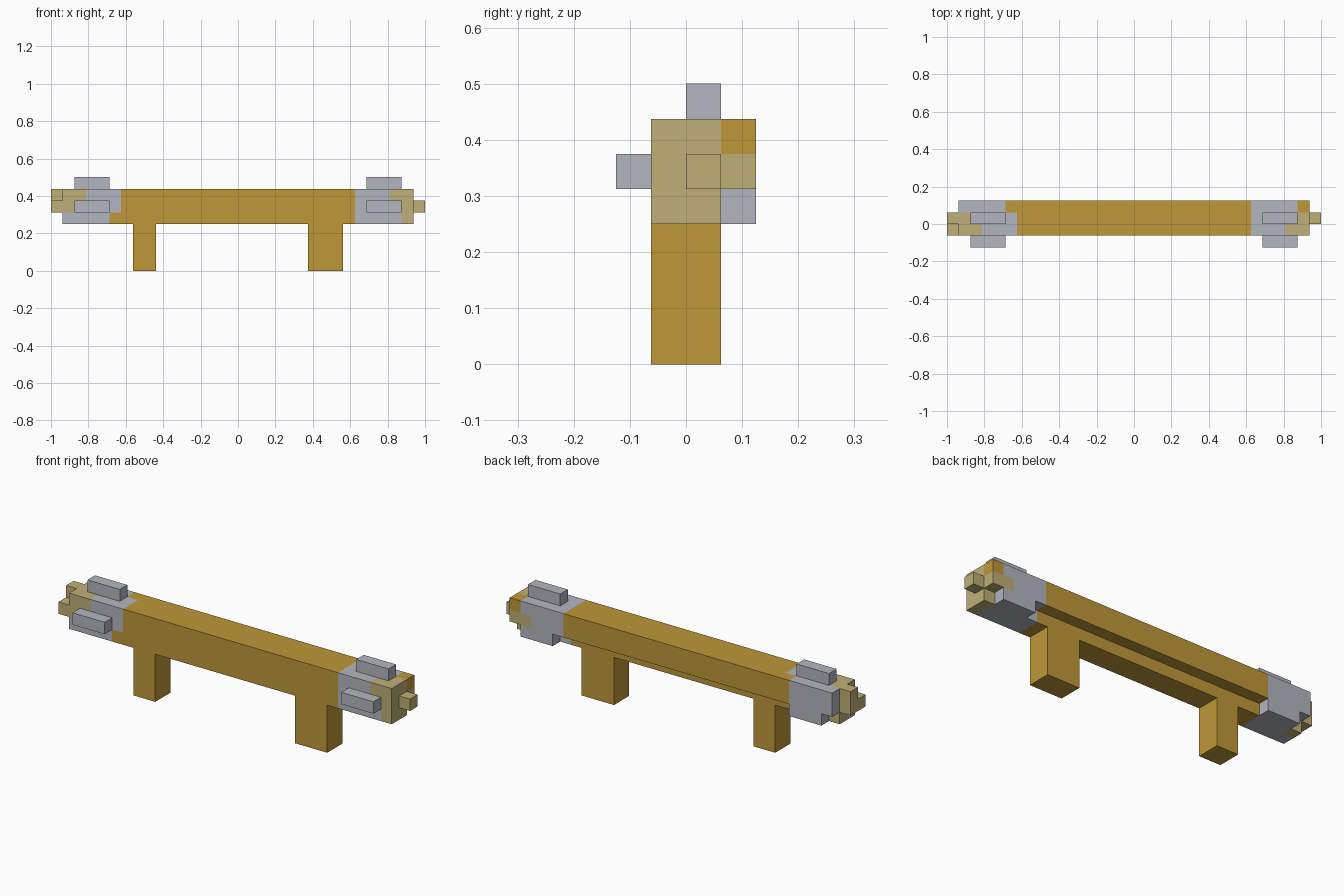
import bpy
import bmesh
from mathutils import Vector

UNIT = 0.0625

cube = bpy.data.objects.get("Cube")
if cube:
    bpy.data.objects.remove(cube, do_unlink=True)


def material(name, rgb):
    mat = bpy.data.materials.new(name)
    mat.use_nodes = True
    mat.diffuse_color = (*rgb, 1)
    for node in mat.node_tree.nodes:
        if node.type == 'BSDF_PRINCIPLED':
            node.inputs["Base Color"].default_value = (*rgb, 1)
            node.inputs["Roughness"].default_value = 0.8
    return mat


ochre = material("ochre_wood", (0.52, 0.31, 0.04))
grey = material("pale_grey_metal", (0.45, 0.47, 0.53))
tan = material("tan_wood", (0.52, 0.43, 0.18))

cells = {}   # grid cell -> part name
parts = {}   # part name -> material


def block(part, mat, xs, ys, zs):
    """Fill a box of grid cells; later blocks replace earlier ones."""
    parts[part] = mat
    for x in range(*xs):
        for y in range(*ys):
            for z in range(*zs):
                cells[x, y, z] = part


# Long beam with a rebate along its lower back edge
block("beam", ochre, (-15, 15), (-1, 2), (5, 7))
block("beam", ochre, (-15, 15), (-1, 1), (4, 5))

# Two legs of unequal width
block("right_leg", ochre, (-9, -7), (-1, 1), (0, 4))
block("left_leg", ochre, (6, 9), (-1, 1), (0, 4))

# Grey sleeves round both ends
block("left_sleeve", grey, (10, 14), (-1, 2), (5, 7))
block("left_sleeve", grey, (10, 14), (-1, 1), (4, 5))
block("right_sleeve", grey, (-15, -11), (-1, 2), (5, 7))
block("right_sleeve", grey, (-15, -11), (-1, 1), (4, 5))
block("right_sleeve", grey, (-11, -10), (-1, 1), (5, 7))

# Raised ribs on the top, front and lower back of each sleeve
for side, x in (("left", 11), ("right", -14)):
    span = (x, x + 3)
    block(side + "_top_rib", grey, span, (0, 1), (7, 8))
    block(side + "_front_rib", grey, span, (-2, -1), (5, 6))
    block(side + "_back_rib", grey, span, (1, 2), (4, 5))

# Tan tip and peg on the left end
block("left_tip", tan, (14, 15), (-1, 1), (4, 7))
block("left_tip", tan, (13, 15), (1, 2), (5, 6))
block("left_tip", tan, (13, 14), (-1, 0), (6, 7))
block("left_peg", tan, (15, 16), (0, 1), (5, 6))

# Tan tip and stepped peg on the right end
block("right_tip", tan, (-15, -14), (-1, 1), (5, 7))
block("right_tip", tan, (-15, -14), (0, 1), (4, 5))
block("right_tip", tan, (-14, -13), (-1, 0), (6, 7))
block("right_peg", tan, (-16, -15), (-1, 1), (5, 6))
block("right_peg", tan, (-16, -15), (0, 1), (6, 7))


def skin(part, mat):
    """Make the outer surface of one part, with flat areas merged."""
    bm = bmesh.new()
    for cell in [c for c, p in cells.items() if p == part]:
        centre = Vector(cell) + Vector((0.5, 0.5, 0.5))
        for axis in range(3):
            for sign in (-1, 1):
                normal = Vector((0, 0, 0))
                normal[axis] = sign
                if tuple(int(v) for v in Vector(cell) + normal) in cells:
                    continue
                u = Vector((0, 0, 0))
                u[(axis + 1) % 3] = 0.5
                v = normal.cross(u)
                mid = centre + normal / 2
                corners = (mid - u - v, mid + u - v, mid + u + v, mid - u + v)
                bm.faces.new([bm.verts.new(c * UNIT) for c in corners])
    bmesh.ops.remove_doubles(bm, verts=bm.verts, dist=0.001)
    bmesh.ops.dissolve_limit(bm, angle_limit=0.02, verts=bm.verts, edges=bm.edges)
    mesh = bpy.data.meshes.new(part)
    bm.to_mesh(mesh)
    bm.free()
    mesh.materials.append(mat)
    bpy.context.collection.objects.link(bpy.data.objects.new(part, mesh))


for part, mat in parts.items():
    skin(part, mat)
